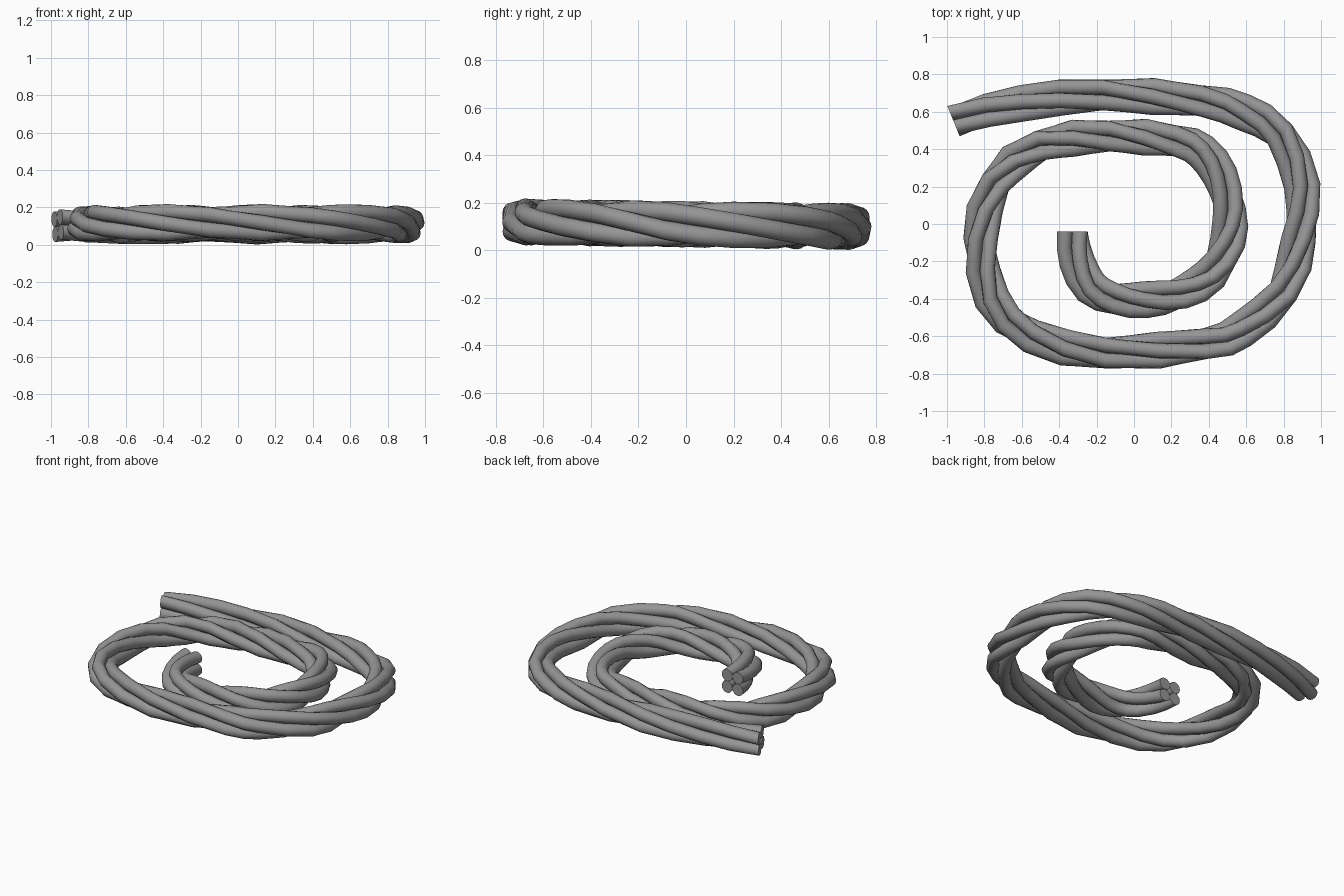
import bpy
import bmesh
import math
from mathutils import Vector

cube = bpy.data.objects.get("Cube")
if cube:
    bpy.data.objects.remove(cube)

STRAND_RADIUS = 0.041
LAY_RADIUS = 0.058
SIDES = 16
STEPS = 2

# Coil centre line: x, y and the number of quarter turns of twist so far.
# The first and last entries only steer the end directions.
PATH = [Vector(p) for p in (
    (-.305, .12, -.3), (-.33, -.04, 0), (-.305, -.2, .3), (-.23, -.34, .65),
    (-.1, -.4, 1), (.06, -.405, 1.5), (.25, -.37, 2.1), (.41, -.27, 2.7),
    (.5, -.1, 3.3), (.51, .08, 3.9), (.46, .26, 4.3), (.36, .39, 4.65),
    (.22, .445, 5), (-.13, .47, 6), (-.5, .42, 7), (-.74, .22, 8),
    (-.82, -.08, 8.8), (-.76, -.4, 9.6), (-.55, -.6, 10.2), (-.15, -.69, 11),
    (.38, -.64, 12), (.57, -.57, 12.4), (.8, -.36, 13), (.88, -.08, 13.8),
    (.9, .2, 14.4), (.78, .48, 15), (.58, .6, 15.5), (.35, .66, 16),
    (-.17, .69, 17), (-.6, .645, 17.6), (-.965, .55, 18.1), (-1.28, .37, 18.5))]


def spline(a, b, c, d, t):
    """Position and direction on a smooth curve running from b to c."""
    k1, k2, k3 = c - a, 2 * a - 5 * b + 4 * c - d, 3 * b - a - 3 * c + d
    point = b + (k1 * t + k2 * t * t + k3 * t ** 3) / 2
    slope = (k1 + 2 * k2 * t + 3 * k3 * t * t) / 2
    return point, slope


def coil_frames():
    """Centre, sideways direction and twist angle along the rope."""
    frames = []
    spans = len(PATH) - 3
    for i in range(spans):
        count = STEPS + 1 if i == spans - 1 else STEPS
        for s in range(count):
            p, v = spline(*PATH[i:i + 4], s / STEPS)
            centre = Vector((p.x, p.y, 0.11 - 0.014 * p.y))
            side = Vector((v.y, -v.x, 0)).normalized()
            frames.append((centre, side, -p.z * math.pi / 2))
    return frames


def add_strand(name, start_angle, frames, material):
    bm = bmesh.new()
    up = Vector((0, 0, 1))
    rings = []
    for centre, side, twist in frames:
        a = start_angle + twist
        middle = centre + LAY_RADIUS * (side * math.cos(a) + up * math.sin(a))
        ring = []
        for j in range(SIDES):
            b = a + math.tau * j / SIDES
            offset = side * math.cos(b) + up * math.sin(b)
            ring.append(bm.verts.new(middle + STRAND_RADIUS * offset))
        rings.append(ring)
    for r0, r1 in zip(rings, rings[1:]):
        for j in range(SIDES):
            k = (j + 1) % SIDES
            bm.faces.new((r0[j], r0[k], r1[k], r1[j]))
    # flat cut ends
    bm.faces.new(rings[0])
    bm.faces.new(rings[-1])
    bmesh.ops.recalc_face_normals(bm, faces=bm.faces)
    mesh = bpy.data.meshes.new(name)
    bm.to_mesh(mesh)
    bm.free()
    mesh.materials.append(material)
    obj = bpy.data.objects.new(name, mesh)
    bpy.context.collection.objects.link(obj)
    return obj


grey = bpy.data.materials.new("rope_grey")
grey.use_nodes = True
grey.diffuse_color = (0.3, 0.3, 0.3, 1)
grey.node_tree.nodes["Principled BSDF"].inputs["Base Color"].default_value = grey.diffuse_color

# Four strands laid around the coil
frames = coil_frames()
bpy.ops.object.select_all(action="DESELECT")
for n in range(4):
    strand = add_strand(f"rope_strand_{n + 1}", math.pi / 4 + n * math.pi / 2, frames, grey)
    strand.select_set(True)
    bpy.context.view_layer.objects.active = strand
bpy.ops.object.shade_smooth_by_angle(angle=math.radians(50))
